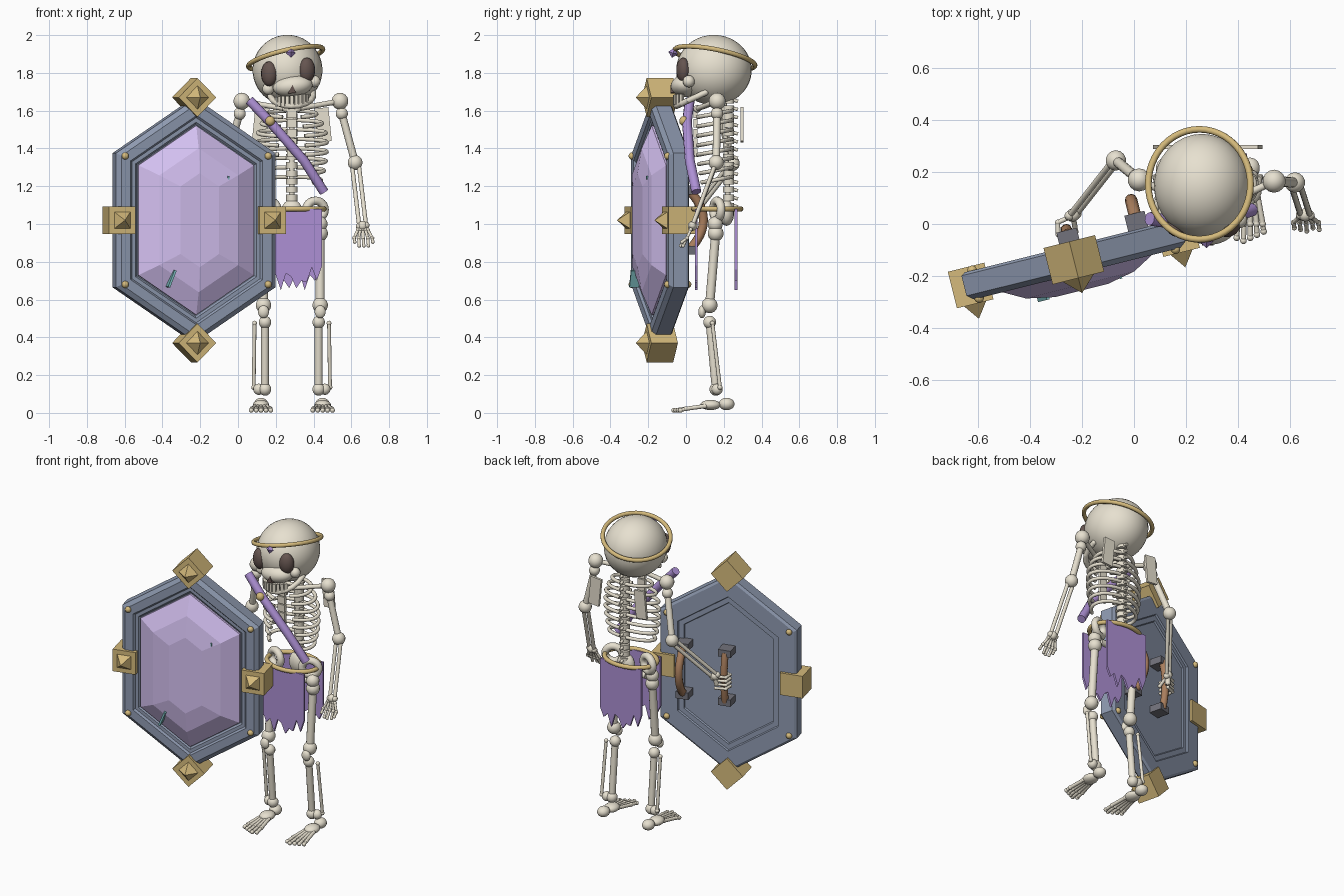
import bpy, bmesh, math
from math import sin, cos, pi
from mathutils import Vector as V, Matrix as M

if "Cube" in bpy.data.objects:
    bpy.data.objects.remove(bpy.data.objects["Cube"])

COL = dict(bone=(.80, .75, .63), gold=(.66, .49, .20), steel=(.27, .32, .43), gem=(.66, .53, .88),
           cloth=(.42, .28, .66), leather=(.40, .21, .11), dark=(.17, .17, .20), socket=(.13, .09, .08), teal=(.2, .5, .52))
MAT = {}
for k, c in COL.items():
    MAT[k] = bpy.data.materials.new(k)
    MAT[k].diffuse_color = (*c, 1)
SHIELD = M.Translation((-.232, -.138, 1.02)) @ M.Rotation(math.radians(14), 4, 'Z')
CX = .285  # body centre line


class Part:
    """Collects primitives in one mesh object."""
    def __init__(s, name, mat, world=M()):
        s.name, s.mat, s.world, s.bm = name, mat, world, bmesh.new()

    def ball(s, p, r, rot=M()):
        r = V((r, r, r)) if isinstance(r, (int, float)) else V(r)
        n = 32 if max(r) > .1 else 14
        bmesh.ops.create_uvsphere(s.bm, u_segments=n, v_segments=n * 2 // 3, radius=1,
                                  matrix=M.Translation(p) @ rot @ M.Diagonal((*r, 1)))

    def rod(s, a, b, r, r2=None, ends=None, seg=12):
        a, b = V(a), V(b)
        rot = (b - a).to_track_quat('Z', 'Y').to_matrix().to_4x4()
        bmesh.ops.create_cone(s.bm, cap_ends=True, segments=seg, radius1=r, radius2=r if r2 is None else r2,
                              depth=(b - a).length, matrix=M.Translation((a + b) / 2) @ rot)
        if ends:
            s.ball(a, ends)
            s.ball(b, ends)

    def box(s, p, size, rot=M()):
        bmesh.ops.create_cube(s.bm, size=1, matrix=M.Translation(p) @ rot @ M.Diagonal((*size, 1)))

    def loft(s, rings):
        vs = [[s.bm.verts.new(p) for p in r] for r in rings]
        for a, b in zip(vs, vs[1:]):
            for i in range(len(a)):
                j = (i + 1) % len(a)
                s.bm.faces.new((a[i], a[j], b[j], b[i]))
        s.bm.faces.new(vs[0][::-1])
        s.bm.faces.new(vs[-1])

    def done(s, smooth=True):
        bmesh.ops.recalc_face_normals(s.bm, faces=s.bm.faces)
        me = bpy.data.meshes.new(s.name)
        s.bm.to_mesh(me)
        me.materials.append(MAT[s.mat])
        if smooth:
            me.shade_smooth()
            me.set_sharp_from_angle(angle=math.radians(40))
        ob = bpy.data.objects.new(s.name, me)
        ob.matrix_world = s.world
        bpy.context.collection.objects.link(ob)
        return ob


def tubes(name, paths, r, mat, cyclic=False, world=M()):
    cu = bpy.data.curves.new(name, 'CURVE')
    cu.dimensions, cu.bevel_depth, cu.bevel_resolution, cu.use_fill_caps = '3D', r, 3, True
    for pts in paths:
        sp = cu.splines.new('POLY')
        sp.points.add(len(pts) - 1)
        for q, p in zip(sp.points, pts):
            q.co = (*p, 1)
        sp.use_cyclic_u = cyclic
        sp.use_smooth = True
    cu.materials.append(MAT[mat])
    ob = bpy.data.objects.new(name, cu)
    ob.matrix_world = world
    bpy.context.collection.objects.link(ob)


def hexa(d, y):
    """Shield outline, inset by d, at depth y."""
    w, h = .435 - d, .645 - 1.2 * d
    k = h - .667 * w
    return [(0, y, h), (w, y, k), (w, y, -k), (0, y, -h), (-w, y, -k), (-w, y, k)]


# shield: stepped frame, faceted gem, gold corner blocks with spikes, rivets
p = Part('shield_frame', 'steel', SHIELD)
p.loft([hexa(*q) for q in ((.155, .035), (.15, .045), (.12, .045), (.115, .055), (.015, .055), (0, .045), (0, -.035),
                           (.025, -.055), (.075, -.055), (.085, -.042), (.105, -.042), (.115, -.03))])
p.done(False)
p = Part('shield_gem', 'gem', SHIELD)
p.loft([hexa(*q) for q in ((.12, -.02), (.12, -.045), (.22, -.1), (.33, -.122))])
p.done(False)
p = Part('shield_blocks', 'gold', SHIELD)
for x, z in ((-.41, 0), (.41, 0), (0, .65), (0, -.65)):
    turn = M.Rotation(pi / 4 if z else 0, 4, 'Y')
    p.box((x, 0, z), (.145, .145, .145), turn)
    bmesh.ops.create_cone(p.bm, segments=4, cap_ends=True, radius1=.062, radius2=0, depth=.06,
                          matrix=M.Translation((x, -.102, z)) @ M.Rotation(pi / 2, 4, 'X')
                          @ M.Rotation(0 if z else pi / 4, 4, 'Z'))
p.done(False)
p = Part('shield_rivets', 'gold', SHIELD)
for x in (-.39, .39):
    for z in (-.34, .34):
        for y in (-.055, .055):
            p.ball((x, y, z), .019)
p.done()
p = Part('gem_glints', 'teal', SHIELD)
p.box((-.15, -.1, -.31), (.012, .05, .095), M.Rotation(.38, 4, 'Y'))
p.box((.16, -.09, .225), (.008, .05, .02))
p.done(False)

# grip and arm strap on the back of the shield
p = Part('grip_mounts', 'dark', SHIELD)
for x in (0, .27):
    for z in (-.16, .16):
        p.box((x, .075, z), (.08, .085, .045))
p.done(False)
arc = [i / 12 * 2 - 1 for i in range(13)]
tubes('grip', [[(0, .1 + .02 * (1 - t * t), .16 * t) for t in arc]], .022, 'leather', world=SHIELD)
tubes('arm_strap', [[(.27, .09 + .08 * (1 - t * t), .16 * t) for t in arc]], .024, 'leather', world=SHIELD)

# skull with brow, snout, cheeks and jaw
p = Part('skull', 'bone')
p.ball((.262, .148, 1.815), (.185, .2, .186))
p.ball((.29, -.005, 1.73), (.105, .075, .058), M.Rotation(-.12, 4, 'Y'))
for x, z in ((.16, 1.715), (.405, 1.755)):
    p.ball((x, .015, z), .032)
jaw = [(CX + .115 * sin(a), .08 - .13 * cos(a), 1.625 + .06 * (1 - cos(a))) for a in [(-100 + i * 20) * pi / 180 for i in range(11)]]
for a, b in zip(jaw, jaw[1:]):
    p.rod(a, b, .016)
    p.ball(b, .016)
p.done()
p = Part('teeth', 'bone')
for i in range(-4, 5):
    a = i * .23
    for z in (1.668, 1.642):
        p.box((CX + .095 * sin(a), .035 - .095 * cos(a), z + .1 * .095 * sin(a)), (.017, .02, .026), M.Rotation(a, 4, 'Z'))
p.done(False)
p = Part('eye_sockets', 'socket')
for x, z, w in ((.165, 1.795, -.4), (.365, 1.815, .4)):
    p.ball((x, -.015, z), (.045, .035, .066), M.Rotation(w, 4, 'Z'))
p.done()
p = Part('nose_hole', 'socket')
p.loft([[(CX - .022, y, 1.69), (CX + .022, y, 1.695), (CX + .004, y, 1.737)] for y in (-.083, -.03)])
p.done(False)

# tilted crown band with its stone
crown = []
for i in range(48):
    a = i * pi / 24
    x, y = .197 * cos(a), .212 * sin(a)
    crown.append((.252 + x, .153 + y, 1.88 + .23 * x - .19 * y))
tubes('crown_band', [crown], .013, 'gold', True)
p = Part('crown_stone', 'cloth')
p.rod((.28, -.075, 1.88), (.28, -.068, 1.905), 0, .026, seg=4)
p.rod((.28, -.068, 1.905), (.28, -.06, 1.935), .026, 0, seg=4)
p.done(False)

# spine, breastbone and ribs
p = Part('spine', 'bone')
for i in range(14):
    z = 1.08 + i * .043
    p.rod((CX, .225, z), (CX, .225, z + .032), .03)
    p.rod((CX, .24, z + .02), (CX, .275, z + .01), .009)
p.rod((CX, .225, 1.06), (CX, .2, 1.68), .014)
p.done()
p = Part('breastbone', 'bone')
for i in range(5):
    p.box((CX, .05, 1.585 - i * .052), (.05, .022, .046))
p.done(False)
ribs = []
for i in range(8):
    w = (.13, .16, .18, .185, .185, .18, .17, .155)[i]
    z, end = 1.6 - i * .05, 158 - max(0, i - 4) * 8
    for s in (-1, 1):
        ribs.append([(CX + s * w * sin(a), .15 + .095 * cos(a), z - .035 * (1 - cos(a)) / 2)
                     for a in [(8 + (end - 8) * k / 16) * pi / 180 for k in range(17)]])
tubes('ribs', ribs, .011, 'bone')
for s, side in ((-1, 'right'), (1, 'left')):
    p = Part(side + '_shoulder_blade', 'bone')
    p.box((CX + s * .165, .297, 1.525), (.075, .016, .18), M.Rotation(-s * .1, 4, 'Y'))
    p.done(False)


# arms: collarbone, upper arm, paired forearm bones
def arm(name, sh, el, wr):
    sh, el, wr = V(sh), V(el), V(wr)
    p = Part(name, 'bone')
    p.rod((CX + (.03 if sh.x > CX else -.03), .06, 1.61), sh + V((0, 0, .03)), .014, ends=.02)
    p.ball(sh + V((0, 0, .03)), .045)
    top = sh.lerp(el, .12)
    p.rod(top, el, .02, ends=.033)
    p.ball(el, .04)
    d = (wr - el).cross(V((0, 1, .3))).normalized() * .018
    for s in (-1, 1):
        p.rod(el + d * s, wr + d * s, .0115, ends=.019)
    p.ball(wr, .026)
    return p


p = arm('left_arm', (.54, .165, 1.62), (.62, .16, 1.325), (.66, .035, .99))
for i in range(5):
    x = .615 + i * .024
    a, b, c = (.635 + i * .013, .025, .97), (x, .005, .925), (x + .003, -.015 - .006 * (i % 3), .885 + .02 * (i in (0, 4)))
    p.rod(a, b, .008, ends=.011)
    p.rod(b, c, .008, ends=.01)
p.done()
p = arm('right_arm', (.02, .17, 1.62), (-.07, .245, 1.32), (-.235, .035, 1.05))
for i in range(4):  # fingers wrapped round the grip
    z = 1.045 - i * .025
    pts = [SHIELD @ V((x, y, z - 1.02)) for x, y in ((.035, .165), (-.025, .155), (-.035, .11), (0, .085))]
    for a, b in zip(pts, pts[1:]):
        p.rod(a, b, .009, ends=.011)
p.rod((-.235, .035, 1.05), (-.225, -.03, 1.0), .01, ends=.012)
p.rod((-.235, .035, 1.05), SHIELD @ V((.03, .16, -.03)), .016)
p.done()

# pelvis: sacrum and two hip rings
p = Part('pelvis', 'bone')
p.ball((CX, .215, 1.06), (.06, .04, .07))
p.rod((CX - .11, .16, .99), (CX + .11, .16, .99), .02)
p.done()
hips = [[(CX + s * .125 + .048 * cos(a), .165 + s * .02 * cos(a), 1.075 + .048 * sin(a)) for a in [k * pi / 12 for k in range(24)]]
        for s in (-1, 1)]
tubes('hip_rings', hips, .023, 'bone', True)

# legs and feet
for s, side in ((-1, 'right'), (1, 'left')):
    p = Part(side + '_leg', 'bone')
    x = CX + s * .15
    p.ball((x, .155, 1.0), .04)
    p.rod((x, .157, .95), (x, .125, .57), .024, ends=.042)
    p.ball((x, .085, .535), (.03, .02, .034))
    p.rod((x - s * .008, .125, .48), (x - s * .008, .158, .125), .021, ends=.034)
    p.rod((x + s * .047, .14, .475), (x + s * .052, .18, .135), .01, ends=.013)
    p.ball((x + s * .025, .165, .125), .03)
    p.done()
    p = Part(side + '_foot', 'bone')
    fx = CX + s * .163
    p.ball((fx, .215, .047), (.038, .042, .033))
    p.ball((fx, .13, .042), (.045, .055, .027))
    for i in range(-2, 3):
        a, b = (fx + i * .015, .1, .036), (fx + i * .024, .0, .022)
        c = (fx + i * .026, -.065 + .012 * abs(i + s), .014)
        p.rod(a, b, .011, ends=.013)
        p.rod(b, c, .01, ends=.013)
    p.done()

# belt ring, ragged loincloth front and back
tubes('belt', [[(CX + .17 * cos(a), .165 + .125 * sin(a), 1.08) for a in [k * pi / 24 for k in range(48)]]], .014, 'gold', True)
hem = (.76, .70, .73, .65, .74, .72, .66, .70, .69, .77, .70, .78)
for name, y, sgn in (('loincloth_front', .055, 1), ('loincloth_back', .265, -1)):
    p = Part(name, 'cloth')
    n = len(hem) - 1
    for i in range(n):
        xs = [CX + sgn * (-.14 + .3 * k / n) for k in (i, i + 1)] if sgn > 0 else [CX + .15 - .3 * k / n for k in (i, i + 1)]
        v = [p.bm.verts.new(q) for q in ((xs[0], y, 1.08), (xs[1], y, 1.08), (xs[1], y, hem[i + 1]), (xs[0], y, hem[i]))]
        p.bm.faces.new(v)
    bmesh.ops.remove_doubles(p.bm, verts=p.bm.verts, dist=.001)
    m = p.done(False).modifiers.new('thickness', 'SOLIDIFY')
    m.thickness, m.offset = .014, 0

# chest sash with clasp
tubes('sash', [[(.06, .02, 1.655), (.17, .005, 1.54), (.35, .02, 1.335), (.455, .055, 1.17)]], .026, 'cloth')
p = Part('sash_clasp', 'gold')
p.ball((.17, -.012, 1.545), (.026, .024, .026))
p.done()

for m in bpy.data.materials:
    if m.users and not m.is_grease_pencil:
        m.use_nodes = True
        m.node_tree.nodes["Principled BSDF"].inputs["Base Color"].default_value = m.diffuse_color
